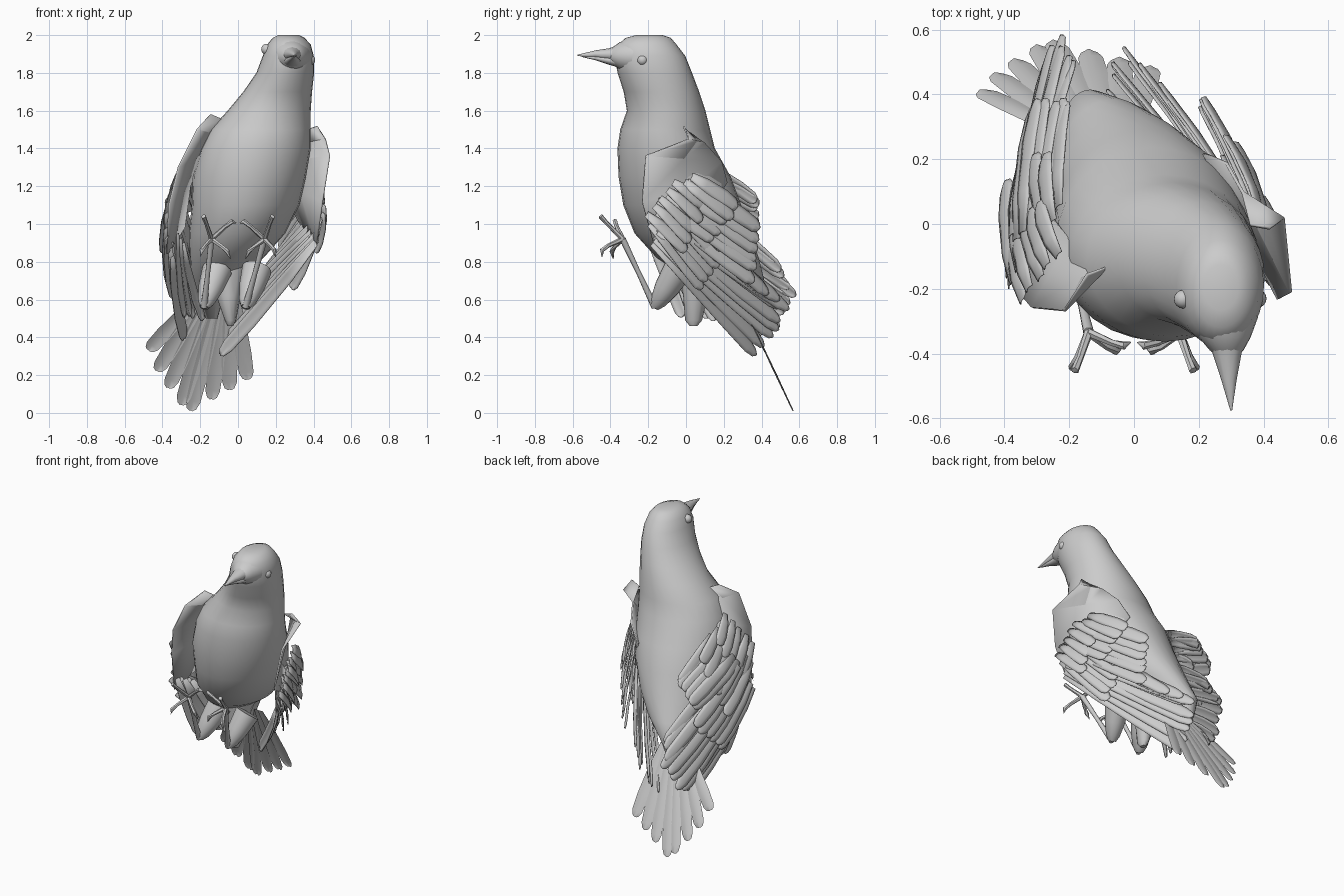
import bpy, bmesh, math, random
from mathutils import Vector as V

random.seed(4)
cube = bpy.data.objects.get("Cube")
if cube:
    bpy.data.objects.remove(cube)

grey = bpy.data.materials.new("plain_grey")
grey.use_nodes = True
tone = (0.6, 0.6, 0.6, 1)
grey.diffuse_color = tone
grey.node_tree.nodes["Principled BSDF"].inputs["Base Color"].default_value = tone


def finish(name, bm, angle=50):
    mesh = bpy.data.meshes.new(name)
    bm.to_mesh(mesh)
    bm.free()
    mesh.materials.append(grey)
    ob = bpy.data.objects.new(name, mesh)
    bpy.context.collection.objects.link(ob)
    bpy.ops.object.select_all(action="DESELECT")
    ob.select_set(True)
    bpy.context.view_layer.objects.active = ob
    bpy.ops.object.shade_smooth_by_angle(angle=math.radians(angle))
    return ob


def skin(bm, rows, closed):
    """Bridge rows of points with quads."""
    rows = [[bm.verts.new(p) for p in row] for row in rows]
    for a, b in zip(rows, rows[1:]):
        n = len(a)
        for i in range(n if closed else n - 1):
            j = (i + 1) % n
            bm.faces.new((a[i], a[j], b[j], b[i]))
    if closed:
        bm.faces.new(rows[0][::-1])
        bm.faces.new(rows[-1])
        bmesh.ops.recalc_face_normals(bm, faces=bm.faces[:])


def loft(name, sections, u=V((1, 0, 0)), v=V((0, 1, 0)), n=24):
    """Ellipses with centre (x, y, z) and two radii, joined into a solid."""
    bm = bmesh.new()
    turns = [2 * math.pi * i / n for i in range(n)]
    skin(bm, [[V(s[:3]) + u * s[3] * math.cos(t) + v * s[4] * math.sin(t) for t in turns]
              for s in sections], True)
    return finish(name, bm)


def tube(bm, points, radii, n=8):
    points = [V(p) for p in points]
    rows = []
    for i, (p, r) in enumerate(zip(points, radii)):
        d = (points[min(i + 1, len(points) - 1)] - points[max(i - 1, 0)]).normalized()
        u = d.cross(V((0.3, 0.2, 0.93))).normalized()
        w = d.cross(u)
        rows.append([p + r * (u * math.cos(t) + w * math.sin(t))
                     for t in (2 * math.pi * k / n for k in range(n))])
    skin(bm, rows, True)


def feather(bm, base, tip, width, normal, bend=0.015):
    """Cambered blade with a rounded end."""
    base, tip, normal = V(base), V(tip), V(normal).normalized()
    side = (tip - base).cross(normal).normalized()
    up = side.cross(tip - base).normalized()
    rows = []
    for t, w in ((0, .5), (.3, .85), (.7, 1), (.92, .9), (.98, .6), (1, .2)):
        c = base.lerp(tip, t) + up * bend * math.sin(math.pi * t)
        rows.append([c + side * width * w * k / 2 + up * width * .08 * (1 - k * k)
                     for k in (-1, -.5, 0, .5, 1)])
    skin(bm, rows, False)


def blend(points, t):
    f = t * (len(points) - 1)
    i = min(int(f), len(points) - 2)
    return V(points[i]).lerp(V(points[i + 1]), f - i)


def feather_row(name, bases, tips, count, width, normal, lift=0.0):
    """Overlapping feathers spread between a line of roots and a line of tips."""
    bm = bmesh.new()
    normal = V(normal).normalized()
    for i in range(count):
        t = i / (count - 1)
        raise_by = normal * (lift + 0.01 * (i % 2))
        jitter = V([random.uniform(-.012, .012) for _ in range(3)])
        feather(bm, blend(bases, t) + raise_by, blend(tips, t) + raise_by + jitter, width, normal)
    ob = finish(name, bm)
    ob.modifiers.new("thickness", "SOLIDIFY").thickness = 0.004


def patch(name, inner, outer):
    bm = bmesh.new()
    skin(bm, [[V(a).lerp(V(b), k) for k in (0, .5, 1)] for a, b in zip(inner, outer)], False)
    ob = finish(name, bm, 25)
    ob.modifiers.new("thickness", "SOLIDIFY").thickness = 0.01


# Head, neck and trunk in one skin
loft("body", [
    (.268, -.195, 2.0, .055, .07), (.268, -.2, 1.985, .085, .12), (.27, -.205, 1.95, .115, .155),
    (.266, -.192, 1.89, .135, .188), (.25, -.165, 1.8, .153, .197), (.21, -.13, 1.7, .182, .2),
    (.165, -.105, 1.6, .22, .208), (.12, -.11, 1.5, .265, .238), (.095, -.105, 1.4, .29, .258),
    (.06, -.06, 1.25, .3, .297), (.04, -.02, 1.1, .285, .312), (-.005, .035, .95, .255, .307),
    (-.06, .115, .82, .195, .27), (-.135, .22, .7, .11, .195), (-.145, .28, .6, .065, .11),
    (-.14, .31, .5, .03, .03)], n=28)

# Face tapering into the beak halves
X, Z = V((1, 0, 0)), V((0, 0, 1))
loft("face", [(.267, -.2, 1.885, .13, .1), (.27, -.29, 1.888, .112, .095),
              (.28, -.35, 1.89, .08, .073), (.286, -.39, 1.89, .052, .045),
              (.288, -.415, 1.889, .02, .02)], X, Z)
loft("upper_beak", [(.285, -.36, 1.9, .055, .045), (.288, -.41, 1.898, .042, .032),
                    (.293, -.48, 1.899, .024, .02), (.3, -.575, 1.893, .003, .003)], X, Z, 12)
loft("lower_beak", [(.285, -.35, 1.862, .055, .035), (.288, -.41, 1.866, .036, .022),
                    (.294, -.48, 1.879, .018, .012), (.298, -.55, 1.887, .003, .003)], X, Z, 12)

# Eyes
for side, spot in (("right", (.152, -.232, 1.925)), ("left", (.38, -.23, 1.868))):
    bm = bmesh.new()
    bmesh.ops.create_uvsphere(bm, u_segments=16, v_segments=10, radius=.029)
    bmesh.ops.translate(bm, verts=bm.verts[:], vec=spot)
    finish(side + "_eye", bm)

# Legs and feet: thigh, raised shank, four curled toes
for side, hip, heel, ankle in (
        ("right", (-.11, -.04, .76), (-.18, -.165, .56), (-.14, -.335, .92)),
        ("left", (.1, -.04, .76), (.04, -.165, .56), (.14, -.335, .92))):
    bm = bmesh.new()
    hip, heel, ankle = V(hip), V(heel), V(ankle)
    tube(bm, [hip, hip.lerp(heel, .5), hip.lerp(heel, .85), heel], (.08, .066, .045, .025), 12)
    finish(side + "_thigh", bm)
    bm = bmesh.new()
    tube(bm, [heel, heel.lerp(ankle, .5), ankle], (.019, .013, .017))
    m = 1 if side == "left" else -1
    for dx, dy, dz in ((.05, -.12, .13), (-.13, -.03, .1), (-.1, -.05, -.09), (.06, -.11, -.08)):
        reach = V((dx * m, dy, dz))
        knuckle = ankle + reach * .55 + V((0, -.015, .01))
        bend = ankle + reach * .85 + V((0, -.015, .01))
        tube(bm, [ankle, knuckle, bend, ankle + reach + V((0, 0, -.015))],
             (.014, .011, .013, .002), 6)
    finish(side + "_foot", bm)

# Fluff under the vent
loft("vent_fluff", [(-.05, .08, .8, .12, .12), (-.05, .05, .62, .065, .065),
                    (-.04, .04, .49, .03, .045), (-.04, .04, .46, .015, .02)], n=12)

# Tail fan
bm = bmesh.new()
for i, (x, z) in enumerate(((-.475, .33), (-.43, .22), (-.37, .13), (-.3, .04), (-.25, .01),
                            (-.14, .07), (-.045, .12), (.05, .175))):
    root_x = -.2 + .026 * i
    feather(bm, (root_x, .27, .62), (x, .4 + (.35 - z) * .48, z), .085, (0, .9, .43), .004)
finish("tail", bm)

# Left wing
out = (.75, .6, .15)
patch("left_shoulder",
      [(.36, .0, 1.5), (.34, .1, 1.43), (.29, .19, 1.33), (.22, .22, 1.22), (.36, .05, .95)],
      [(.42, -.01, 1.52), (.465, .02, 1.45), (.488, -.21, 1.36), (.45, -.23, 1.12), (.42, -.17, .9)])
feather_row("left_primaries", [(.41, -.18, .9), (.42, -.14, 1.0), (.4, -.06, 1.08)],
            [(-.09, .38, .31), (-.07, .47, .42), (-.05, .53, .54), (.02, .47, .6), (.1, .4, .66)],
            11, .085, out)
feather_row("left_secondaries", [(.4, -.08, 1.02), (.39, 0, 1.22)],
            [(.2, .36, .7), (.22, .38, .98)], 6, .095, out)
feather_row("left_primary_coverts", [(.42, -.2, 1.0), (.41, -.1, 1.15)],
            [(.27, .08, .66), (.27, .2, .85)], 6, .085, out, .012)
feather_row("left_coverts", [(.42, -.16, 1.12), (.38, .02, 1.25)],
            [(.33, .14, .92), (.28, .25, 1.08)], 5, .09, out, .015)
feather_row("left_small_coverts", [(.44, -.22, 1.05), (.42, -.08, 1.22)],
            [(.39, -.02, .85), (.36, .1, 1.08)], 5, .08, out, .018)

# Right wing
out = (-.85, .2, .45)
patch("right_shoulder",
      [(-.03, -.12, 1.53), (-.1, -.07, 1.47), (-.19, -.05, 1.36), (-.25, .02, 1.2), (-.28, .05, .98)],
      [(-.14, -.16, 1.58), (-.21, -.27, 1.5), (-.31, -.26, 1.3), (-.36, -.2, 1.1), (-.37, -.16, .84)])
feather_row("right_primaries", [(-.35, -.16, .82), (-.36, -.1, .98), (-.3, .02, 1.14)],
            [(-.28, .36, .4), (-.27, .5, .46), (-.22, .57, .62), (-.19, .5, .76)], 10, .085, out)
feather_row("right_secondaries", [(-.36, -.05, 1.15), (-.22, .05, 1.33)],
            [(-.3, .37, .98), (-.2, .38, 1.12)], 6, .085, out, .005)
feather_row("right_primary_coverts", [(-.37, -.19, .92), (-.36, -.04, 1.12)],
            [(-.34, .12, .6), (-.3, .32, .82)], 6, .085, out, .01)
feather_row("right_coverts", [(-.36, -.18, 1.1), (-.23, .0, 1.36)],
            [(-.37, .12, .86), (-.26, .22, 1.2)], 6, .085, out, .015)
feather_row("right_small_coverts", [(-.33, -.24, 1.2), (-.22, -.1, 1.42)],
            [(-.37, -.02, .98), (-.27, .06, 1.28)], 5, .075, out, .015)
feather_row("right_lower_feathers", [(-.33, -.2, .95), (-.3, -.08, .9)],
            [(-.3, -.02, .52), (-.2, .16, .5)], 5, .07, out, -.01)
